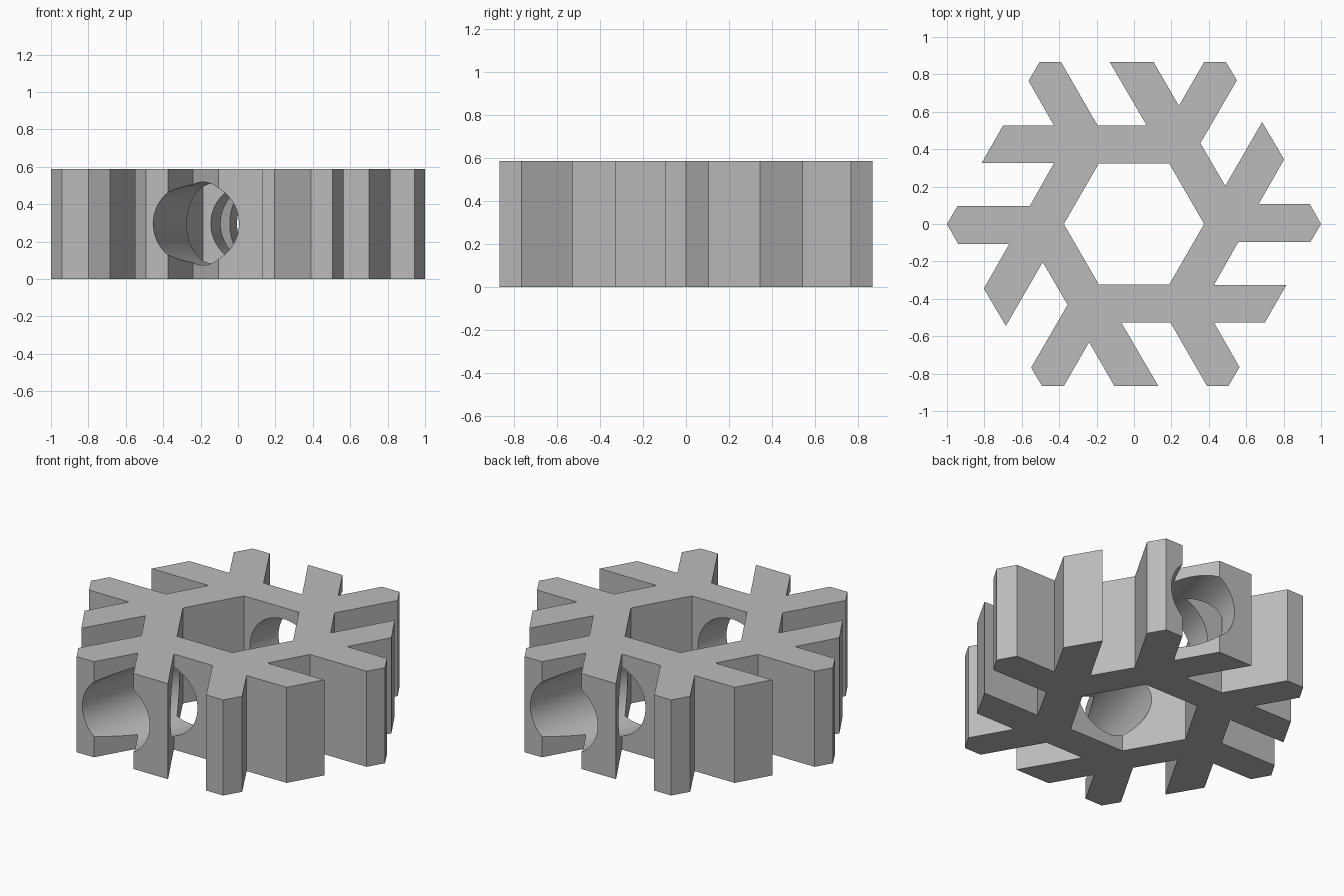
import bpy, bmesh, math

if "Cube" in bpy.data.objects:
    bpy.data.objects.remove(bpy.data.objects["Cube"])

HEIGHT = 0.588
TILT = math.radians(14.5)   # bore direction away from the y axis

grey = bpy.data.materials.new("grey")
grey.diffuse_color = (0.5, 0.5, 0.5, 1)
grey.use_nodes = True
grey.node_tree.nodes["Principled BSDF"].inputs["Base Color"].default_value = grey.diffuse_color


def prism(name, points, z0, z1):
    """Vertical prism over a closed outline."""
    bm = bmesh.new()
    face = bm.faces.new([bm.verts.new((x, y, z0)) for x, y in points])
    top = bmesh.ops.extrude_face_region(bm, geom=[face])["geom"]
    bmesh.ops.translate(bm, vec=(0, 0, z1 - z0),
                        verts=[v for v in top if isinstance(v, bmesh.types.BMVert)])
    bmesh.ops.recalc_face_normals(bm, faces=bm.faces)
    mesh = bpy.data.meshes.new(name)
    bm.to_mesh(mesh)
    bm.free()
    mesh.materials.append(grey)
    obj = bpy.data.objects.new(name, mesh)
    bpy.context.collection.objects.link(obj)
    return obj


# Half of the snowflake outline; the other half is the same turned by 180 degrees
half = [(1, 0), (0.94, 0.107), (0.667, 0.107), (0.803, 0.345), (0.685, 0.545),
        (0.488, 0.204), (0.355, 0.432), (0.55, 0.768), (0.492, 0.866),
        (0.375, 0.866), (0.24, 0.632), (0.105, 0.866), (-0.13, 0.866),
        (0.068, 0.527), (-0.195, 0.527), (-0.39, 0.866), (-0.505, 0.866),
        (-0.564, 0.765), (-0.428, 0.527), (-0.70, 0.527), (-0.815, 0.325),
        (-0.428, 0.325), (-0.557, 0.097), (-0.943, 0.097)]
snowflake = prism("snowflake", half + [(-x, -y) for x, y in half], 0, HEIGHT)

# Six-sided centre opening
hexagon = [(0.375 * math.cos(i * math.pi / 3), 0.375 * math.sin(i * math.pi / 3))
           for i in range(6)]
opening = prism("centre_opening_cutter", hexagon, -0.2, HEIGHT + 0.2)

# Round bore running through the whole body
bpy.ops.mesh.primitive_cylinder_add(vertices=96, radius=0.222, depth=3,
                                    location=(0, 0, HEIGHT / 2 + 0.002),
                                    rotation=(math.pi / 2, 0, -TILT))
bore = bpy.context.object
bore.name = "bore_cutter"
bore.data.materials.append(grey)

# Cut both holes, then remove the cutters
bpy.context.view_layer.objects.active = snowflake
for cutter in (opening, bore):
    mod = snowflake.modifiers.new(cutter.name, "BOOLEAN")
    mod.operation = "DIFFERENCE"
    mod.solver = "EXACT"
    mod.object = cutter
    bpy.ops.object.modifier_apply(modifier=mod.name)
    bpy.data.objects.remove(cutter)

# Smooth bore walls with crisp edges elsewhere
bpy.ops.object.select_all(action="DESELECT")
snowflake.select_set(True)
bpy.ops.object.shade_smooth_by_angle(angle=math.radians(25))
